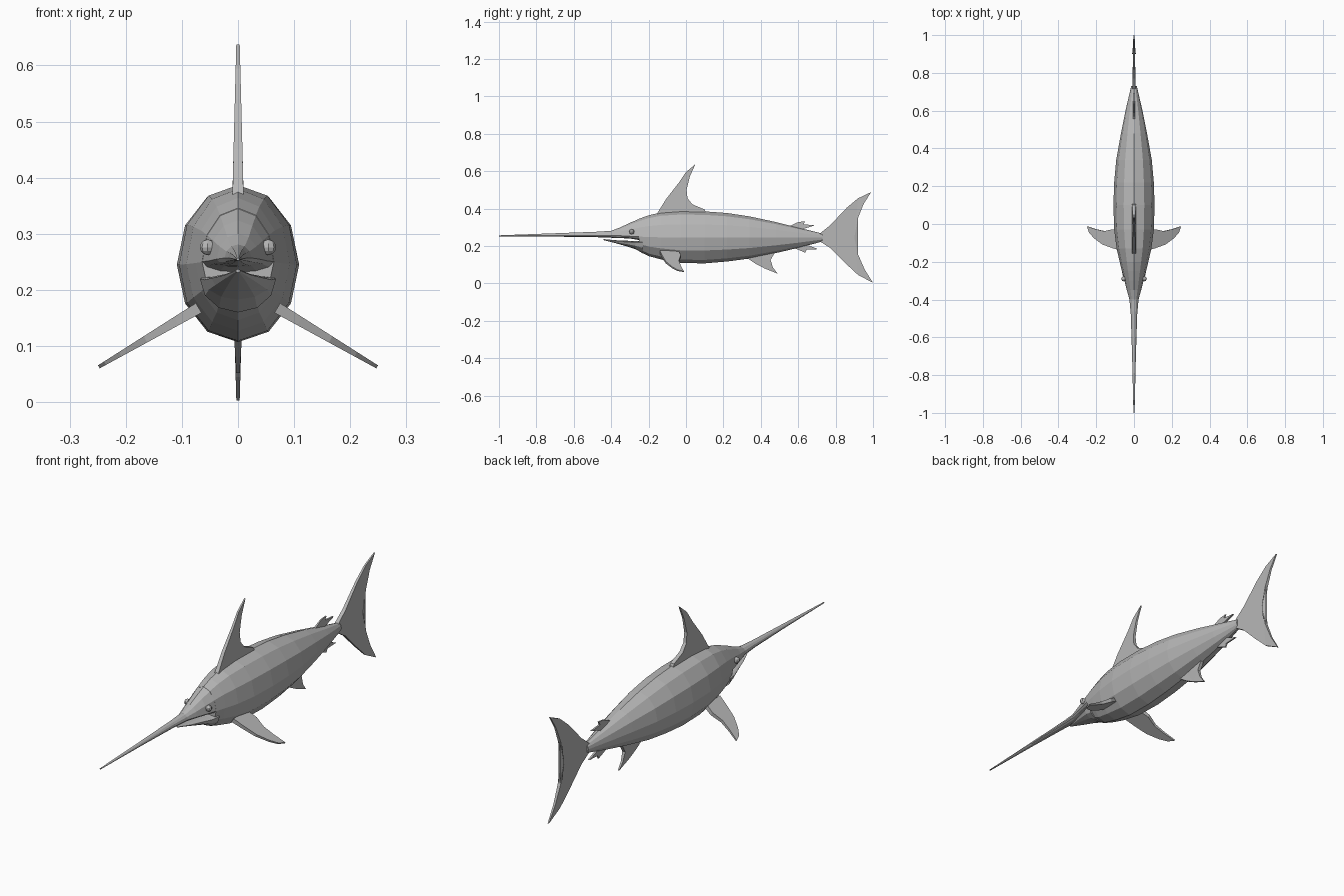
import bpy, bmesh, math
from mathutils import Vector

grey = bpy.data.materials.new("fish grey")
grey.diffuse_color = (0.47, 0.47, 0.47, 1)


def finish(name, bm):
    bmesh.ops.recalc_face_normals(bm, faces=bm.faces[:])
    me = bpy.data.meshes.new(name)
    bm.to_mesh(me)
    bm.free()
    me.materials.append(grey)
    ob = bpy.data.objects.new(name, me)
    bpy.context.collection.objects.link(ob)
    return ob


def loft(name, stations, n=12):
    """Skin rings given as (y, top z, widest z, bottom z, half width)."""
    bm = bmesh.new()
    rings = []
    for y, top, mid, bot, w in stations:
        ring = []
        for i in range(n):
            a = 2 * math.pi * i / n
            c = math.cos(a)
            z = mid + c * ((top - mid) if c > 0 else (mid - bot))
            ring.append(bm.verts.new((w * math.sin(a), y, z)))
        rings.append(ring)
    for r, s in zip(rings, rings[1:]):
        for i in range(n):
            j = (i + 1) % n
            bm.faces.new((r[i], r[j], s[j], s[i]))
    bm.faces.new(rings[0])
    bm.faces.new(rings[-1])
    return finish(name, bm)


def fin(name, outline, root, reach, thick, place, normal, tip=0.003):
    """Plate from a 2D outline (y, s), thinning from s = root over reach."""
    bm = bmesh.new()
    sides = []
    for sign in (1, -1):
        side = []
        for y, s in outline:
            t = min(1, abs(s - root) / reach)
            half = thick + (tip - thick) * t
            side.append(bm.verts.new(Vector(place(y, s)) + Vector(normal) * half * sign))
        sides.append(side)
    a, b = sides
    n = len(a)
    for i in range(n):
        j = (i + 1) % n
        bm.faces.new((a[i], a[j], b[j], b[i]))
    caps = [bm.faces.new(a), bm.faces.new(b[::-1])]
    bmesh.ops.triangulate(bm, faces=caps)
    return finish(name, bm)


# Body, closed behind the mouth
loft("body", [
    (-0.25, 0.346, 0.250, 0.172, 0.064), (-0.20, 0.364, 0.248, 0.146, 0.076),
    (-0.13, 0.380, 0.246, 0.127, 0.092), (-0.03, 0.387, 0.245, 0.109, 0.105),
    (0.10, 0.385, 0.245, 0.107, 0.109), (0.22, 0.376, 0.245, 0.117, 0.105),
    (0.34, 0.358, 0.245, 0.133, 0.094), (0.48, 0.328, 0.245, 0.162, 0.069),
    (0.60, 0.298, 0.245, 0.190, 0.045), (0.73, 0.266, 0.245, 0.224, 0.015)])

# Upper head running into the long bill
loft("upper_head_and_bill", [
    (-1.0, 0.257, 0.254, 0.252, 0.003), (-0.70, 0.268, 0.256, 0.250, 0.010),
    (-0.48, 0.276, 0.257, 0.247, 0.017), (-0.40, 0.281, 0.257, 0.244, 0.024),
    (-0.35, 0.300, 0.255, 0.242, 0.038), (-0.30, 0.324, 0.252, 0.240, 0.051),
    (-0.24, 0.349, 0.250, 0.230, 0.066)])

# Lower jaw
loft("lower_jaw", [
    (-0.44, 0.237, 0.234, 0.231, 0.004), (-0.38, 0.231, 0.226, 0.216, 0.025),
    (-0.31, 0.228, 0.221, 0.196, 0.047), (-0.27, 0.226, 0.218, 0.183, 0.060),
    (-0.23, 0.226, 0.220, 0.160, 0.068)])

# Eyes
for side, label in ((-1, "left"), (1, "right")):
    bm = bmesh.new()
    bmesh.ops.create_uvsphere(bm, u_segments=8, v_segments=6, radius=0.014)
    bmesh.ops.translate(bm, verts=bm.verts[:], vec=(side * 0.054, -0.29, 0.276))
    finish(label + "_eye", bm)


# Fins standing on the centre line
def upright(y, z):
    return (0, y, z)


X = (1, 0, 0)
fin("dorsal_fin", [
    (-0.16, 0.365), (-0.107, 0.45), (-0.037, 0.54), (0.0, 0.595), (0.05, 0.637),
    (0.02, 0.57), (0.003, 0.50), (0.008, 0.455), (0.035, 0.422), (0.10, 0.395),
    (0.11, 0.37)], 0.37, 0.27, 0.010, upright, X)
fin("rear_dorsal_finlet", [
    (0.54, 0.30), (0.60, 0.328), (0.638, 0.332), (0.628, 0.316), (0.69, 0.310),
    (0.63, 0.292), (0.63, 0.275), (0.56, 0.28)], 0.28, 0.05, 0.006, upright, X)
fin("rear_belly_finlet", [
    (0.56, 0.195), (0.60, 0.180), (0.638, 0.164), (0.645, 0.180), (0.707, 0.183),
    (0.65, 0.205), (0.65, 0.22), (0.57, 0.21)], 0.22, 0.05, 0.006, upright, X)
fin("anal_fin", [
    (0.32, 0.140), (0.37, 0.106), (0.42, 0.080), (0.49, 0.052), (0.465, 0.085),
    (0.452, 0.125), (0.475, 0.165), (0.36, 0.16)], 0.15, 0.10, 0.009, upright, X)
fin("tail_fin", [
    (0.71, 0.262), (0.77, 0.310), (0.86, 0.405), (0.92, 0.455), (0.99, 0.488),
    (0.95, 0.425), (0.918, 0.345), (0.90, 0.246), (0.92, 0.155), (0.955, 0.075),
    (1.0, 0.003), (0.92, 0.045), (0.85, 0.110), (0.77, 0.190), (0.71, 0.228)],
    0.245, 0.24, 0.010, upright, X)

# Side fins sloping down and outward
for side, label in ((-1, "left"), (1, "right")):
    fin(label + "_side_fin", [
        (-0.14, 0.070), (-0.128, 0.11), (-0.108, 0.165), (-0.075, 0.21),
        (-0.045, 0.237), (-0.012, 0.248), (-0.028, 0.20), (-0.038, 0.155),
        (-0.028, 0.11), (-0.04, 0.070)], 0.07, 0.18, 0.010,
        lambda y, s: (side * s, y, 0.165 - (s - 0.075) * 0.59),
        (side * 0.508, 0, 0.861))
